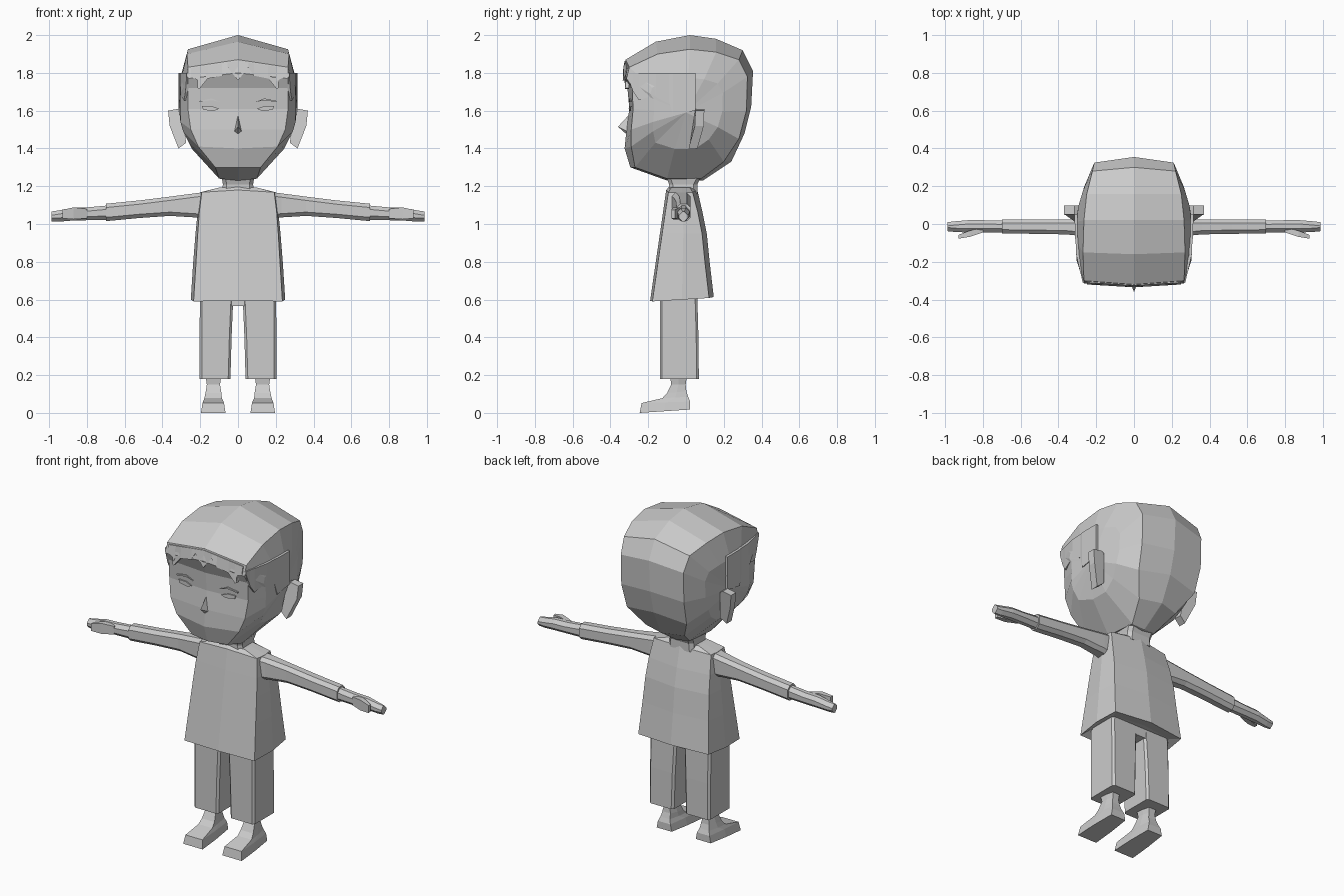
import bpy, bmesh
from mathutils import Vector

grey = bpy.data.materials.new("plain grey")
grey.diffuse_color = (0.6, 0.6, 0.6, 1)


def build(name, verts, faces, mirror=False):
    bm = bmesh.new()
    vs = [bm.verts.new(v) for v in verts]
    for f in faces:
        bm.faces.new([vs[i] for i in f])
    bmesh.ops.recalc_face_normals(bm, faces=bm.faces)
    me = bpy.data.meshes.new(name)
    bm.to_mesh(me)
    bm.free()
    me.materials.append(grey)
    ob = bpy.data.objects.new(name, me)
    bpy.context.collection.objects.link(ob)
    if mirror:
        ob.modifiers.new("mirror", 'MIRROR').use_mirror_merge = False
    return ob


def loft(name, rings, mirror=False):
    """Skin closed rings of equal length and cap both ends."""
    n = len(rings[0])
    faces = [(r * n + i, r * n + (i + 1) % n, (r + 1) * n + (i + 1) % n, (r + 1) * n + i)
             for r in range(len(rings) - 1) for i in range(n)]
    faces += [tuple(range(n)), tuple(range((len(rings) - 1) * n, len(rings) * n))]
    return build(name, [p for r in rings for p in r], faces, mirror)


def chamfered(a0, a1, b0, b1, c):
    """Rectangle with cut corners, as pairs."""
    return [(a0 + c, b0), (a1 - c, b0), (a1, b0 + c), (a1, b1 - c),
            (a1 - c, b1), (a0 + c, b1), (a0, b1 - c), (a0, b0 + c)]


def slab(z, x0, x1, y0, y1, c):
    return [(x, y, z) for x, y in chamfered(x0, x1, y0, y1, c)]


# Head: middle outline (y, z) and side edge outline (y, z, x)
outline = [
    (-.10, 1.23, -.10, 1.24, .10), (-.295, 1.30, -.27, 1.30, .12),
    (-.325, 1.40, -.29, 1.41, .21), (-.315, 1.50, -.29, 1.50, .25),
    (-.30, 1.61, -.28, 1.61, .265), (-.31, 1.72, -.285, 1.72, .265),
    (-.335, 1.80, -.315, 1.77, .265), (-.32, 1.87, -.30, 1.83, .265),
    (-.16, 1.965, -.15, 1.90, .27), (.02, 2.0, .02, 1.925, .265),
    (.16, 1.98, .16, 1.91, .25), (.30, 1.92, .28, 1.87, .22),
    (.355, 1.81, .325, 1.78, .21), (.345, 1.62, .32, 1.60, .21),
    (.31, 1.48, .28, 1.45, .20), (.24, 1.33, .20, 1.33, .13),
    (.09, 1.23, .08, 1.24, .08)]


def cheek(e):
    y, z = e[2] * .6, 1.59 + (e[3] - 1.59) * .55
    x = .305 if z > 1.52 else .305 - (1.52 - z) * .5
    return (x - .3 * max(0, y - .06), y, z)


n = len(outline)
rings = []
for s in (-1, 1):
    edge = [(s * e[4], e[2], e[3]) for e in outline]
    inner = [(s * cheek(e)[0],) + cheek(e)[1:] for e in outline]
    rings.append((inner, edge))
mid = [(0, e[0], e[1]) for e in outline]
verts = rings[0][0] + rings[0][1] + mid + rings[1][1] + rings[1][0]
verts += [(-.31, 0, 1.59), (.31, 0, 1.59)]
faces = [(r * n + i, r * n + (i + 1) % n, (r + 1) * n + (i + 1) % n, (r + 1) * n + i)
         for r in range(4) for i in range(n)]
faces += [(i, (i + 1) % n, 5 * n) for i in range(n)]
faces += [(4 * n + i, 4 * n + (i + 1) % n, 5 * n + 1) for i in range(n)]
build("head", verts, faces)


def strip(name, top, low, push, mirror=False):
    """Thin plate between two edges, thickened along push."""
    p = Vector(push)
    rings = [[Vector(a), Vector(b), Vector(b) + p, Vector(a) + p] for a, b in zip(top, low)]
    return loft(name, rings, mirror)


# Jagged fringe and the raised hair edge on the temples
fringe = [(0, 1.76), (.055, 1.83), (.085, 1.785), (.16, 1.77), (.205, 1.715),
          (.215, 1.72), (.20, 1.755), (.25, 1.78)]
strip("fringe", [(x, -.325 + .06 * x, 1.862 - .15 * x) for x, z in fringe],
      [(x, -.335 + .06 * x, z) for x, z in fringe], (0, .02, 0), True)
temple = [(-.31, 1.78, .272), (-.28, 1.70, .278), (-.25, 1.655, .286), (-.16, 1.685, .306),
          (-.09, 1.65, .309), (-.07, 1.58, .313), (.05, 1.60, .314)]
strip("temple_hair", [(x, y, 1.80) for y, z, x in temple],
      [(x, y, z) for y, z, x in temple], (-.015, 0, 0), True)

# Eyes and brows: thin plates on the face
eye = [(.10, 1.61), (.14, 1.625), (.19, 1.625), (.185, 1.605), (.13, 1.598)]
brow = [(.09, 1.645), (.14, 1.665), (.205, 1.652), (.205, 1.645), (.14, 1.655)]
for name, pts in (("eye", eye), ("brow", brow)):
    loft(name, [[(x, -.304 + x * .075 - d, z) for x, z in pts] for d in (0, .007)], True)

# Nose
build("nose", [(-.02, -.31, 1.49), (.02, -.31, 1.49), (0, -.305, 1.575),
               (0, -.36, 1.515), (0, -.315, 1.475)],
      [(0, 3, 2), (1, 2, 3), (0, 4, 3), (1, 3, 4), (0, 2, 1, 4)])

# Ears: slanted front outline, leaning forward toward the lobe
ear = [(.295, 1.60), (.315, 1.61), (.37, 1.60), (.362, 1.52), (.315, 1.40), (.275, 1.43)]
loft("ear", [[(x, y - max(0, 1.53 - z) * .28, z) for x, z in ear] for y in (.05, .097)], True)

# Neck
loft("neck", [slab(1.16, -.085, .085, -.09, .06, .02),
              slab(1.21, -.08, .08, -.09, .06, .02),
              slab(1.27, -.09, .09, -.11, .09, .02)])


# Shirt: flared, with a low ridge down the middle of front and back
def shirt_ring(z, xf, xs, yf, yb, drop=0.0, tilt=0.0):
    half = [(0, yf, z), (xf, yf + .012, z - drop), (xs, (yf + yb) / 2, z - drop),
            (xf, yb - .025, z - drop), (0, yb, z)]
    pts = half + [(-x, y, h) for x, y, h in half[3:0:-1]]
    return [(x, y, h + tilt * y) for x, y, h in pts]


loft("shirt", [shirt_ring(.62, .20, .215, -.15, .09),
               shirt_ring(.605, .235, .25, -.19, .147, .004, .06),
               shirt_ring(.80, .222, .237, -.16, .125),
               shirt_ring(.95, .213, .225, -.138, .11),
               shirt_ring(1.06, .205, .214, -.122, .088),
               shirt_ring(1.18, .192, .20, -.105, .06, .012),
               shirt_ring(1.197, .10, .10, -.09, .045, .004)])

# Arms: x, bottom, top, front, back
arm = [(.17, 1.03, 1.17, -.08, .022), (.23, 1.035, 1.162, -.068, .024),
       (.36, 1.043, 1.145, -.055, .024), (.52, 1.032, 1.125, -.052, .025),
       (.70, 1.015, 1.107, -.05, .025)]
hand = [(.69, 1.022, 1.098, -.044, .018), (.80, 1.02, 1.088, -.045, .02),
        (.88, 1.018, 1.085, -.045, .02), (.95, 1.012, 1.072, -.042, .014),
        (.988, 1.012, 1.066, -.038, .01)]
for name, rows in (("arm", arm), ("hand", hand)):
    loft(name, [[(x, y, z) for y, z in chamfered(f, b, lo, hi, .02)]
                for x, lo, hi, f, b in rows], True)
loft("thumb", [[(x, f, lo), (x, b, lo), (x, b, hi), (x, f, hi)] for x, f, b, lo, hi in
               ((.80, -.045, -.02, 1.03, 1.08), (.87, -.068, -.035, 1.025, 1.088),
                (.93, -.078, -.058, 1.03, 1.075))], True)

# Trousers
loft("hips", [slab(.565, -.20, .20, -.135, .06, .015),
              slab(.66, -.20, .20, -.13, .06, .015)])
loft("trouser_leg", [slab(.18, .04, .203, -.138, .068, .012),
                     slab(.40, .034, .203, -.138, .066, .012),
                     slab(.61, .025, .202, -.138, .06, .012)], True)


# Feet: long sole narrowing up into the ankle
def foot_ring(x0, x1, toe, heel, zt, zh):
    return [(x0, toe, zt), (x1, toe, zt), (x1 - .004, (toe + heel) / 2, (zt + zh) / 2),
            (x1 - .015, heel, zh), (x0 + .015, heel, zh),
            (x0 + .004, (toe + heel) / 2, (zt + zh) / 2)]


loft("foot", [foot_ring(.066, .196, -.245, .022, .0, .018),
              foot_ring(.074, .188, -.235, .022, .052, .06),
              foot_ring(.085, .178, -.125, .012, .078, .085),
              foot_ring(.088, .172, -.10, .002, .105, .115),
              foot_ring(.095, .165, -.078, -.002, .15, .15),
              foot_ring(.088, .172, -.085, .006, .20, .20)], True)
